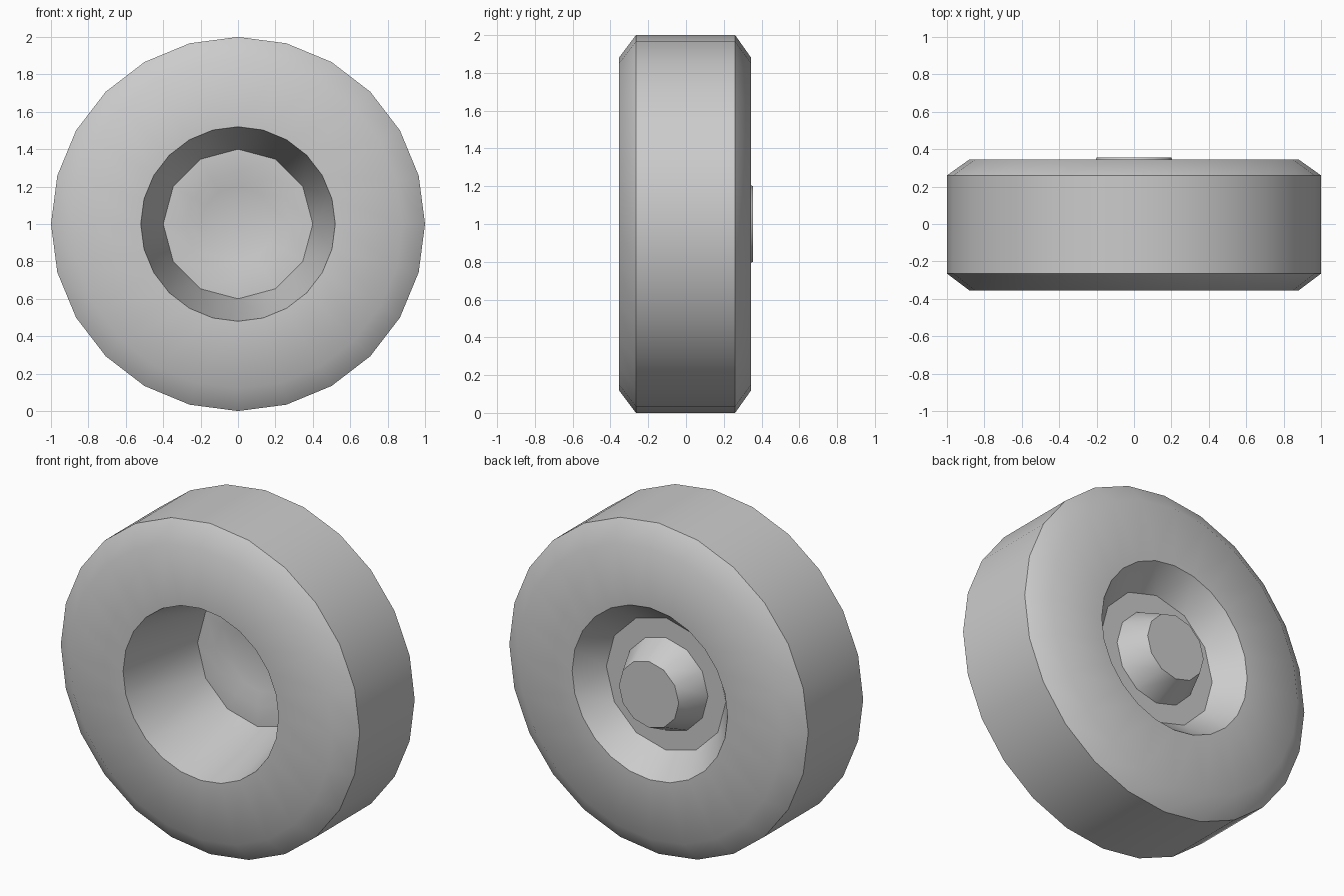
import bpy, bmesh
from math import sin, cos, tau, radians

if "Cube" in bpy.data.objects:
    bpy.data.objects.remove(bpy.data.objects["Cube"])


def lathe(name, rings, cap=None):
    """Skin rings (radius, y, sides), front to back, around the wheel axle."""
    bm = bmesh.new()
    loops = []
    for r, y, n in rings:
        loops.append([bm.verts.new((r * sin(tau * i / n), y, 1 + r * cos(tau * i / n)))
                      for i in range(n)])
    for a, b in zip(loops, loops[1:]):
        na, nb = len(a), len(b)
        if na == nb:
            for i in range(na):
                j = (i + 1) % na
                bm.faces.new((a[i], a[j], b[j], b[i]))
        else:
            # 12-sided ring joined to a 24-sided ring
            few, many, flip = (a, b, False) if na < nb else (b, a, True)
            for i in range(len(few)):
                j = (i + 1) % len(few)
                m0, m1, m2 = many[2 * i], many[2 * i + 1], many[2 * j]
                for tri in ((few[i], m1, m0), (few[i], few[j], m1), (few[j], m2, m1)):
                    bm.faces.new(tri[::-1] if flip else tri)
    if cap == "front":
        bm.faces.new(loops[0][::-1])
    if cap == "back":
        bm.faces.new(loops[-1])
    mesh = bpy.data.meshes.new(name)
    bm.to_mesh(mesh)
    bm.free()
    ob = bpy.data.objects.new(name, mesh)
    bpy.context.collection.objects.link(ob)
    bpy.ops.object.select_all(action='DESELECT')
    ob.select_set(True)
    bpy.context.view_layer.objects.active = ob
    bpy.ops.object.shade_smooth_by_angle(angle=radians(42))
    return ob


# Tyre: chamfered tread with flat sidewalls
lathe("tyre", [(0.52, -0.355, 24), (0.88, -0.355, 24), (1.0, -0.265, 24),
               (1.0, 0.26, 24), (0.88, 0.345, 24), (0.52, 0.345, 24)])

# Deep front dish with a shallow round recess in its floor
lathe("front_dish", [(0.2, 0.21, 12), (0.28, 0.185, 12), (0.4, 0.185, 12),
                     (0.52, -0.355, 24)], cap="front")

# Shallow back dish with the tapered axle stub
lathe("back_hub", [(0.52, 0.345, 24), (0.4, 0.19, 12), (0.28, 0.19, 12),
                   (0.2, 0.355, 12)], cap="back")
